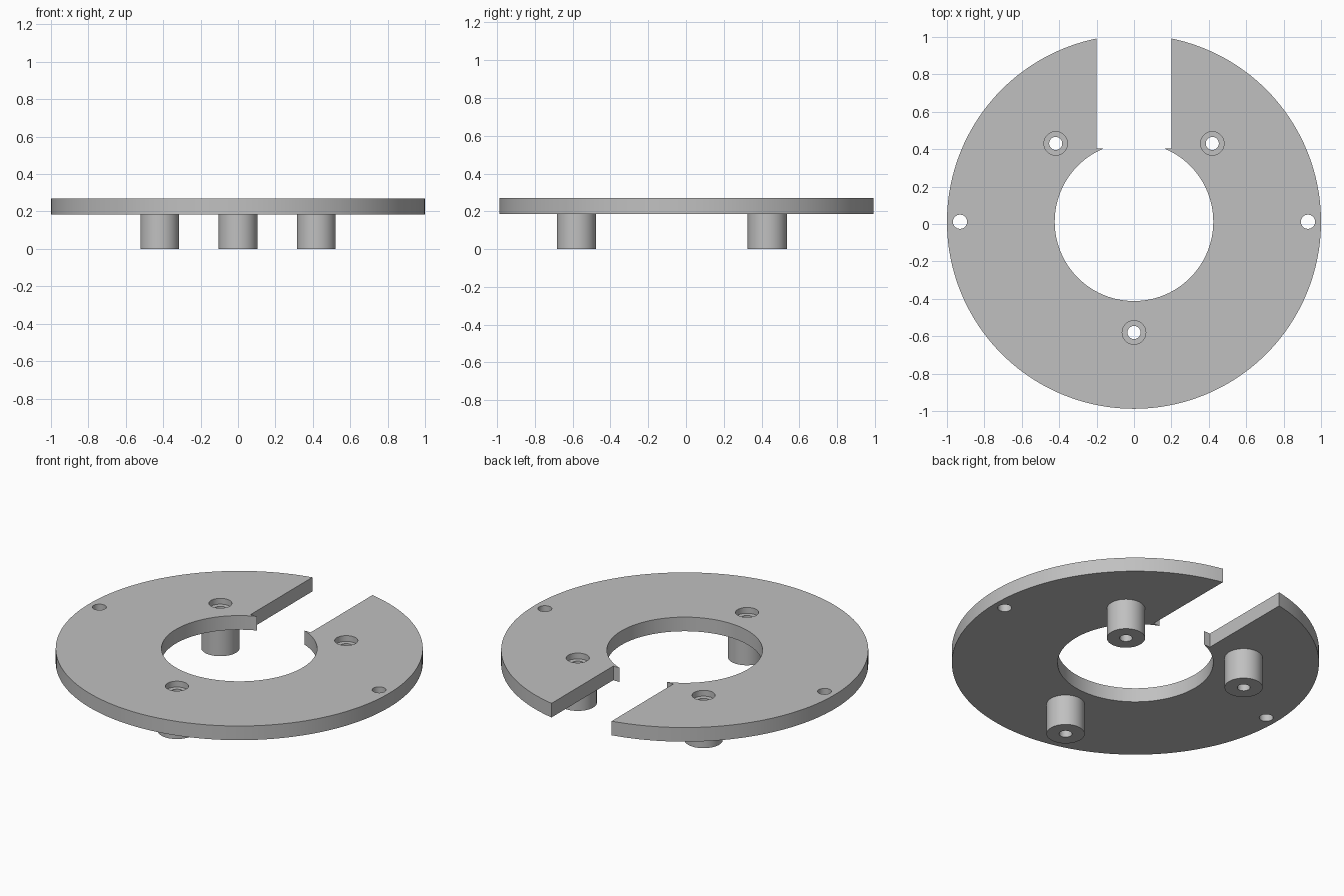
import bpy
import math

if "Cube" in bpy.data.objects:
    bpy.data.objects.remove(bpy.data.objects["Cube"], do_unlink=True)

CY = 0.012                      # centre of the disc in y
PLATE_BOTTOM, PLATE_TOP = 0.185, 0.27
BOLT_CIRCLE = 0.592

grey = bpy.data.materials.new("plain grey")
grey.use_nodes = True
colour = (0.53, 0.53, 0.53, 1)
grey.diffuse_color = colour
grey.node_tree.nodes["Principled BSDF"].inputs["Base Color"].default_value = colour


def cylinder(name, radius, x, y, z0, z1, sides=48):
    bpy.ops.mesh.primitive_cylinder_add(vertices=sides, radius=radius, depth=z1 - z0,
                                        location=(x, y, (z0 + z1) / 2))
    obj = bpy.context.object
    obj.name = name
    obj.data.materials.append(grey)
    return obj


def cut(obj, cutter):
    mod = obj.modifiers.new("cut", 'BOOLEAN')
    mod.operation = 'DIFFERENCE'
    mod.solver = 'EXACT'
    mod.object = cutter
    bpy.context.view_layer.objects.active = obj
    bpy.ops.object.modifier_apply(modifier=mod.name)
    bpy.data.objects.remove(cutter, do_unlink=True)


def finish(obj):
    bpy.ops.object.select_all(action='DESELECT')
    obj.select_set(True)
    bpy.context.view_layer.objects.active = obj
    bpy.ops.object.shade_smooth_by_angle(angle=math.radians(30))


# Round plate with a large centre hole
plate = cylinder("slotted_plate", 1, 0, CY, PLATE_BOTTOM, PLATE_TOP, 160)
cut(plate, cylinder("centre_cutter", 0.424, 0, CY, 0, 0.5, 96))

# Slot open at the back
bpy.ops.mesh.primitive_cube_add(size=1, location=(0, 0.905, 0.25))
slot = bpy.context.object
slot.scale = (0.4, 1, 1)
cut(plate, slot)

# Small holes near the rim
for side in (-1, 1):
    cut(plate, cylinder("rim_hole_cutter", 0.038, side * 0.93, CY, 0, 0.5))

# Three bored standoffs below counterbored screw holes
for name, angle in (("front_standoff", -90), ("back_left_standoff", 45),
                    ("back_right_standoff", 135)):
    x = BOLT_CIRCLE * math.cos(math.radians(angle))
    y = CY + BOLT_CIRCLE * math.sin(math.radians(angle))
    cut(plate, cylinder("bore_cutter", 0.035, x, y, -0.1, 0.5))
    cut(plate, cylinder("counterbore_cutter", 0.063, x, y, PLATE_TOP - 0.035, 0.5))
    post = cylinder(name, 0.104, x, y, 0, PLATE_BOTTOM)
    cut(post, cylinder("bore_cutter", 0.035, x, y, -0.1, 0.5))
    finish(post)

finish(plate)
